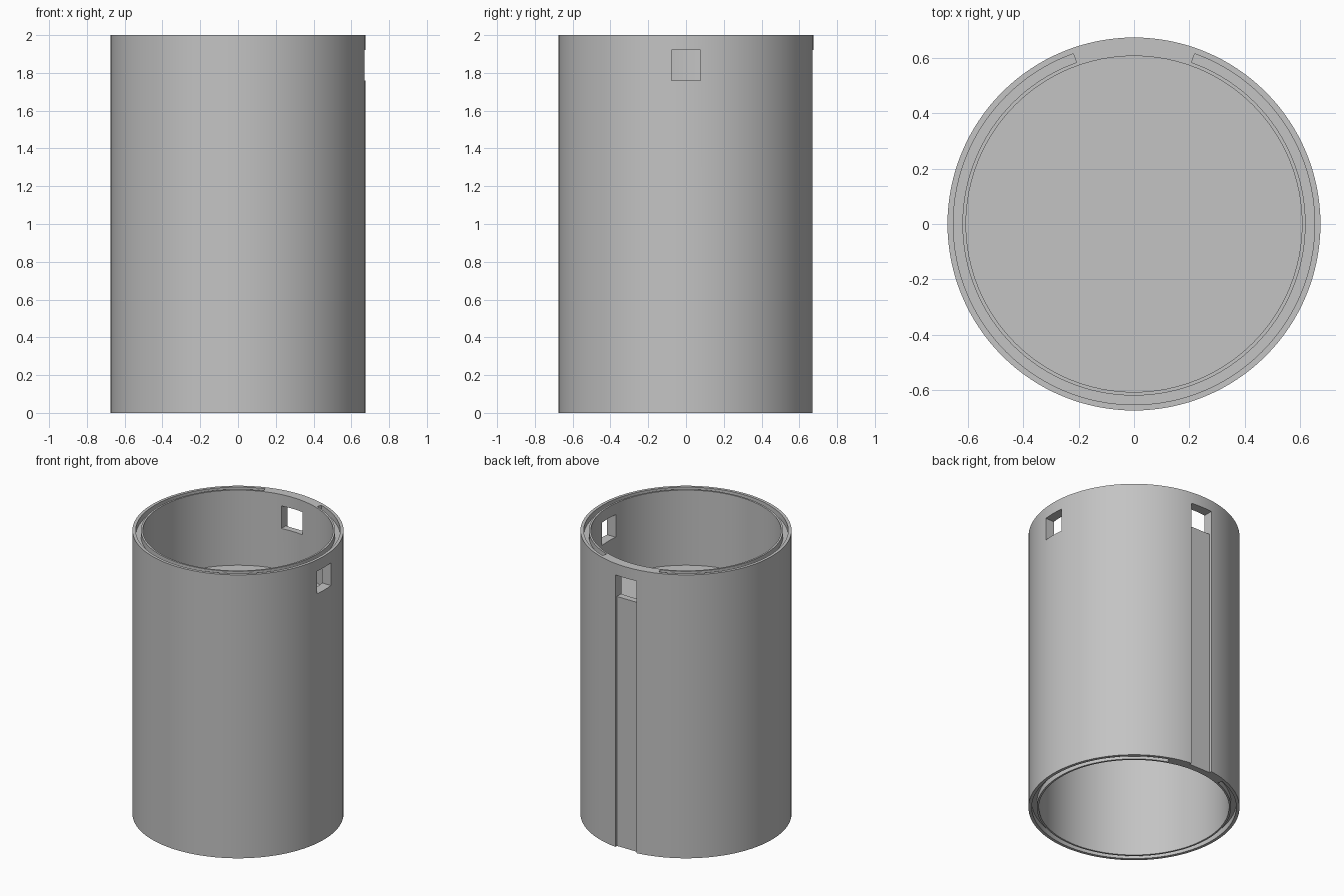
import bpy, bmesh, math
from mathutils import Vector

if "Cube" in bpy.data.objects:
    bpy.data.objects.remove(bpy.data.objects["Cube"])

R_OUT, R_IN, HEIGHT = 0.675, 0.608, 2.0
SEG = 128
FLOOR_TOP, FLOOR_BOTTOM = 1.47, 1.40
SLOT_IN, SLOT_OUT, SLOT_DEPTH = 0.621, 0.654, 0.04

gray = bpy.data.materials.new("medium gray")
gray.diffuse_color = (0.55, 0.55, 0.55, 1)
gray.use_nodes = True
gray.node_tree.nodes["Principled BSDF"].inputs["Base Color"].default_value = gray.diffuse_color


def prism(name, base, offset):
    """Closed solid made by sweeping a flat outline along an offset."""
    bm = bmesh.new()
    face = bm.faces.new([bm.verts.new(p) for p in base])
    ext = bmesh.ops.extrude_face_region(bm, geom=[face])
    moved = [v for v in ext["geom"] if isinstance(v, bmesh.types.BMVert)]
    bmesh.ops.translate(bm, verts=moved, vec=Vector(offset))
    bmesh.ops.recalc_face_normals(bm, faces=bm.faces)
    mesh = bpy.data.meshes.new(name)
    bm.to_mesh(mesh)
    bm.free()
    mesh.materials.append(gray)
    obj = bpy.data.objects.new(name, mesh)
    bpy.context.collection.objects.link(obj)
    return obj


def arc(radius, z, start, end, count):
    step = (end - start) / count
    return [(radius * math.cos(start + i * step),
             radius * math.sin(start + i * step), z) for i in range(count + 1)]


def cylinder(name, radius, z0, z1):
    return prism(name, arc(radius, z0, 0, 2 * math.pi, SEG)[:-1], (0, 0, z1 - z0))


def ring_slot(name, z0, z1):
    """Ring channel that stops short of the solid rib at the back."""
    a, b = math.radians(109.6), math.radians(430.4)
    outline = arc(SLOT_OUT, z0, a, b, 114) + arc(SLOT_IN, z0, b, a, 114)
    return prism(name, outline, (0, 0, z1 - z0))


# Tube with a floor between the upper and lower bores
body = cylinder("tube_body", R_OUT, 0, HEIGHT)
cutters = [
    cylinder("upper_bore", R_IN, FLOOR_TOP, HEIGHT + 0.1),
    cylinder("lower_bore", R_IN, -0.1, FLOOR_BOTTOM),
    # Channels in both rims
    ring_slot("top_slot", HEIGHT - SLOT_DEPTH, HEIGHT + 0.1),
    ring_slot("bottom_slot", -0.1, SLOT_DEPTH),
    # Square window on the right
    prism("side_window", [(0.5, -0.078, 1.76), (0.5, 0.078, 1.76),
                          (0.5, 0.078, 1.92), (0.5, -0.078, 1.92)], (0.4, 0, 0)),
    # Back window that continues downward as a shallow groove
    prism("back_window_groove",
          [(-0.083, y, z) for y, z in ((0.5, 1.76), (0.652, 1.76), (0.652, -0.1),
                                       (0.8, -0.1), (0.8, 1.92), (0.5, 1.92))],
          (0.166, 0, 0)),
]

for cutter in cutters:
    cutter.hide_render = True
    mod = body.modifiers.new(cutter.name, "BOOLEAN")
    mod.operation = "DIFFERENCE"
    mod.solver = "EXACT"
    mod.object = cutter

# Bake the cuts, then drop the cutters
bpy.context.view_layer.update()
evaluated = body.evaluated_get(bpy.context.evaluated_depsgraph_get())
final_mesh = bpy.data.meshes.new_from_object(evaluated)
body.modifiers.clear()
body.data = final_mesh
for cutter in cutters:
    bpy.data.objects.remove(cutter, do_unlink=True)

bpy.context.view_layer.objects.active = body
body.select_set(True)
bpy.ops.object.shade_smooth_by_angle(angle=math.radians(30))
